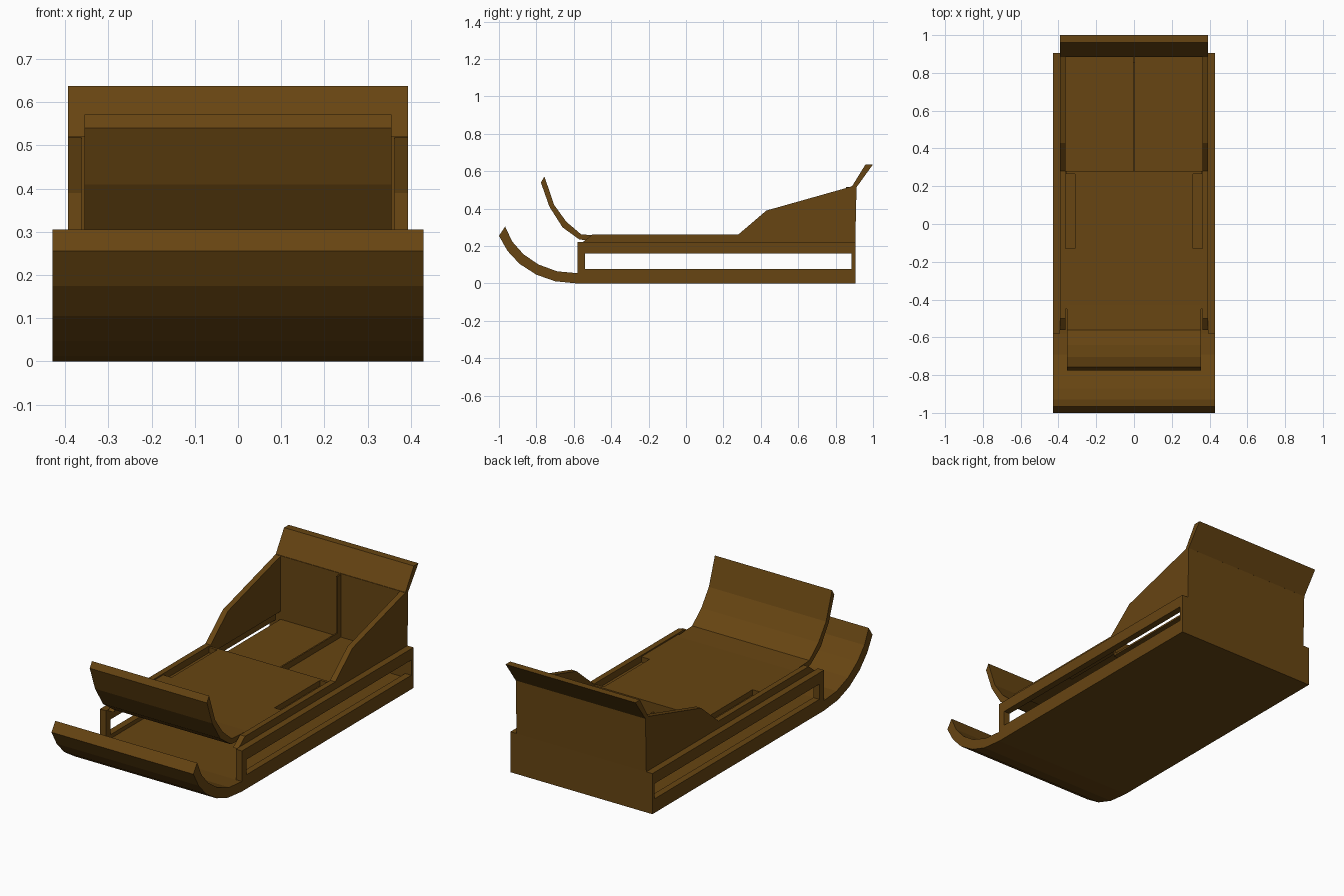
import bpy, bmesh

wood = bpy.data.materials.new("dark_brown_wood")
wood.diffuse_color = (0.135, 0.059, 0.006, 1)


def extrude(name, profile, x0, x1):
    """Sweep a (y, z) outline across x."""
    bm = bmesh.new()
    a = [bm.verts.new((x0, y, z)) for y, z in profile]
    b = [bm.verts.new((x1, y, z)) for y, z in profile]
    n = len(profile)
    bm.faces.new(a)
    bm.faces.new(b[::-1])
    for i in range(n):
        j = (i + 1) % n
        bm.faces.new((a[j], a[i], b[i], b[j]))
    bmesh.ops.recalc_face_normals(bm, faces=bm.faces)
    me = bpy.data.meshes.new(name)
    bm.to_mesh(me)
    bm.free()
    me.materials.append(wood)
    ob = bpy.data.objects.new(name, me)
    bpy.context.collection.objects.link(ob)
    return ob


def box(name, x, y, z):
    return extrude(name, [(y[0], z[0]), (y[1], z[0]), (y[1], z[1]), (y[0], z[1])], *x)


def mirror(ob):
    ob.modifiers.new("mirror", 'MIRROR')


# Ground board with its upswept nose
extrude("ground_board", [
    (0.905, 0), (-0.58, 0), (-0.70, 0.012), (-0.80, 0.047), (-0.89, 0.105),
    (-0.955, 0.175), (-1.0, 0.255), (-0.967, 0.305), (-0.93, 0.225),
    (-0.87, 0.157), (-0.79, 0.102), (-0.69, 0.065), (-0.58, 0.055), (0.905, 0.055)],
    -0.43, 0.43)

# Open side frames
X = (0.393, 0.43)
mirror(box("lower_rail", X, (-0.58, 0.905), (0.0, 0.077)))
mirror(box("upper_rail", X, (-0.58, 0.905), (0.16, 0.222)))
mirror(box("front_post", X, (-0.58, -0.54), (0.077, 0.16)))

# Back panel: wide below, narrower above, flared top board
box("back_lower", (-0.43, 0.43), (0.885, 0.905), (0, 0.222))
extrude("back_upper", [(0.885, 0.222), (0.905, 0.222), (0.912, 0.52), (0.885, 0.52)],
        -0.393, 0.393)
extrude("back_flare", [(0.885, 0.515), (0.912, 0.515), (1.0, 0.637), (0.96, 0.637)],
        -0.393, 0.393)

# Body sides rising towards the back
mirror(extrude("body_side", [
    (-0.56, 0.215), (0.90, 0.215), (0.905, 0.525), (0.88, 0.517), (0.43, 0.39),
    (0.28, 0.262), (-0.50, 0.262)], 0.362, 0.393))

# Deck with two long side recesses
box("deck", (-0.312, 0.312), (-0.45, 0.28), (0.22, 0.255))
mirror(box("deck_side", (0.312, 0.365), (-0.45, -0.13), (0.22, 0.255)))
mirror(box("recess_floor", (0.312, 0.365), (-0.13, 0.28), (0.215, 0.225)))

# Curled dashboard at the front of the deck
extrude("front_curl", [
    (-0.43, 0.222), (-0.57, 0.235), (-0.66, 0.30), (-0.73, 0.41), (-0.776, 0.54),
    (-0.757, 0.572), (-0.705, 0.42), (-0.64, 0.33), (-0.56, 0.262), (-0.43, 0.255)],
    -0.355, 0.355)

# Rear well: step, sunken floor and thin centre ribs
box("well_step", (-0.36, 0.36), (0.265, 0.28), (0.162, 0.255))
box("well_floor", (-0.362, 0.362), (0.27, 0.89), (0.162, 0.172))
box("floor_rib", (-0.004, 0.004), (0.28, 0.89), (0.172, 0.205))
box("back_rib", (-0.004, 0.004), (0.855, 0.89), (0.172, 0.515))
